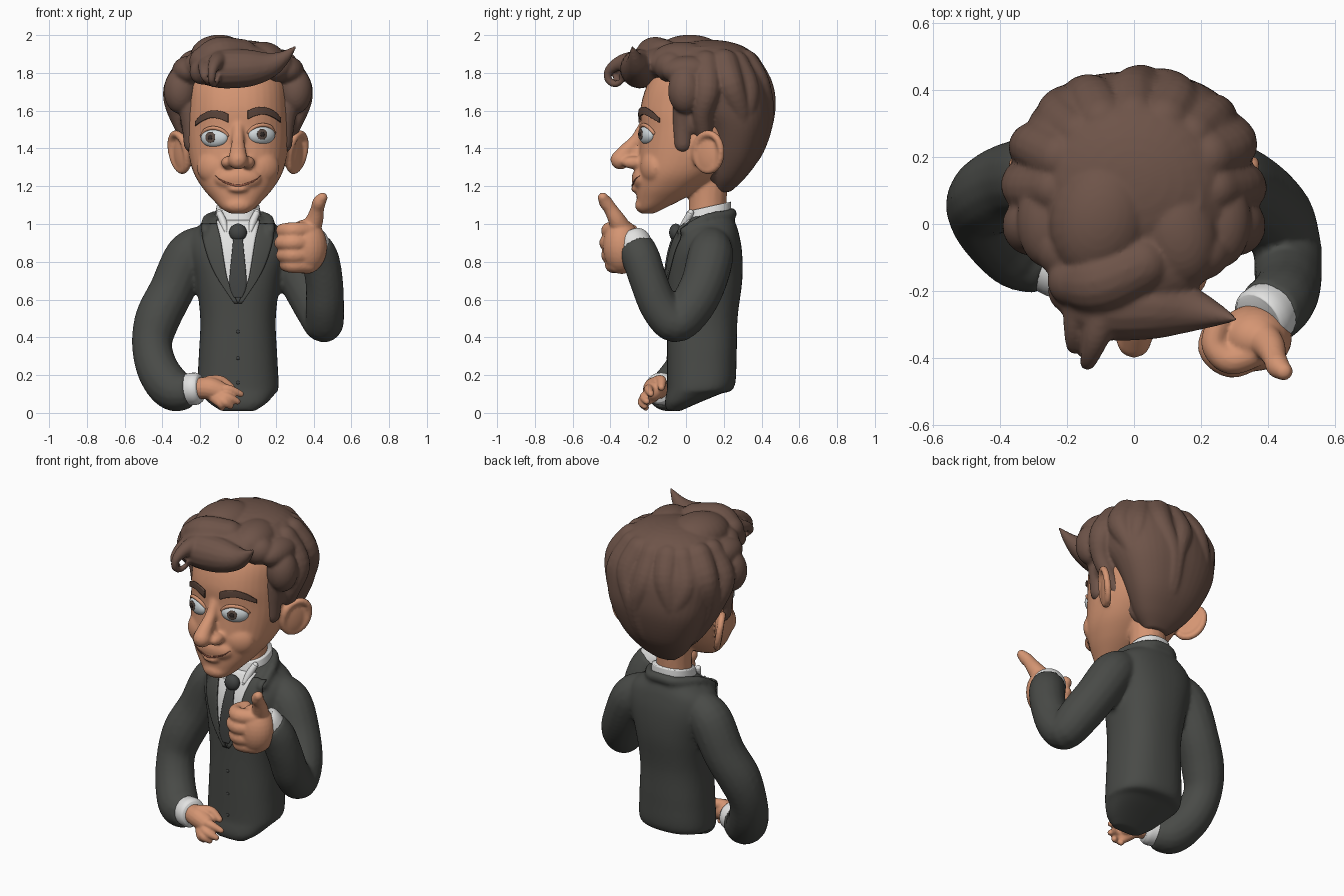
import bpy, bmesh, math
from mathutils import Vector, Matrix
from mathutils.bvhtree import BVHTree

if "Cube" in bpy.data.objects:
    bpy.data.objects.remove(bpy.data.objects["Cube"])


def material(name, *rgb):
    m = bpy.data.materials.new(name)
    m.use_nodes = True
    m.diffuse_color = (*rgb, 1)
    bsdf = m.node_tree.nodes["Principled BSDF"]
    bsdf.inputs["Base Color"].default_value = (*rgb, 1)
    bsdf.inputs["Roughness"].default_value = 0.8
    return m


SUIT = material("charcoal suit", .066, .069, .063)
SKIN = material("warm skin", .66, .3, .17)
HAIR = material("brown hair", .155, .088, .066)
SHIRT = material("white shirt", .76, .76, .75)
EYE = material("eye white", .64, .69, .71)
IRIS = material("brown iris", .11, .075, .06)
PUPIL = material("dark pupil", .03, .022, .02)
TIE = material("dark tie", .055, .058, .056)
BROW = material("dark brow", .11, .062, .045)
LIP = material("mouth line", .3, .1, .06)


def spline(pts, k=5):
    """Catmull-Rom samples through tuples of any length."""
    out = []
    for i in range(len(pts) - 1):
        a, b, c, d = pts[max(i - 1, 0)], pts[i], pts[i + 1], pts[min(i + 2, len(pts) - 1)]
        for j in range(k):
            t = j / k
            out.append(tuple(.5 * (2 * q + (r - p) * t + (2 * p - 5 * q + 4 * r - s) * t * t
                                   + (3 * q - p - 3 * r + s) * t ** 3)
                             for p, q, r, s in zip(a, b, c, d)))
    return out + [tuple(pts[-1])]


def skin_rings(bm, rings):
    n = len(rings[0])
    vs = [[bm.verts.new(p) for p in ring] for ring in rings]
    for a, b in zip(vs, vs[1:]):
        for i in range(n):
            bm.faces.new((a[i], a[(i + 1) % n], b[(i + 1) % n], b[i]))
    bm.faces.new(vs[0][::-1])
    bm.faces.new(vs[-1])


def ball(bm, c, r, turn=0):
    m = Matrix.Translation(c) @ Matrix.Rotation(turn, 4, 'Z') @ Matrix.Diagonal((*r, 1))
    bmesh.ops.create_uvsphere(bm, u_segments=24, v_segments=16, radius=1, matrix=m)


def tube(bm, pts, round_ends=True, n=16):
    """Sweep a circle along (x, y, z, radius) points."""
    path = spline(pts)
    pos = [Vector(p[:3]) for p in path]
    u, rings = None, []
    for i, p in enumerate(pos):
        t = (pos[min(i + 1, len(pos) - 1)] - pos[max(i - 1, 0)]).normalized()
        u = t.orthogonal() if u is None else u - t * u.dot(t)
        u.normalize()
        v = t.cross(u)
        r = max(path[i][3], .004)
        rings.append([p + r * (u * math.cos(a) + v * math.sin(a))
                      for a in (math.tau * j / n for j in range(n))])
    skin_rings(bm, rings)
    if round_ends:
        for p in (pts[0], pts[-1]):
            ball(bm, p[:3], (p[3] * .98,) * 3)


def loft(bm, rows, power=2.3, n=40):
    """Stack rounded sections given as (z, half width, front y, back y)."""
    def arc(f):
        return math.copysign(abs(f) ** (2 / power), f)
    rings = []
    for z, w, f, b in spline(rows):
        rings.append([(w * arc(math.cos(a)), (f + b) / 2 + (b - f) / 2 * arc(math.sin(a)), z)
                      for a in (math.tau * i / n for i in range(n))])
    skin_rings(bm, rings)


def finish(name, bm, mat, voxel=0, smooth=3):
    """Turn a bmesh into a smooth object, fusing its volumes if asked."""
    bmesh.ops.recalc_face_normals(bm, faces=bm.faces)
    me = bpy.data.meshes.new(name)
    bm.to_mesh(me)
    bm.free()
    ob = bpy.data.objects.new(name, me)
    bpy.context.collection.objects.link(ob)
    if voxel:
        mod = ob.modifiers.new("fuse", 'REMESH')
        mod.mode, mod.voxel_size = 'VOXEL', voxel
        mod = ob.modifiers.new("relax", 'SMOOTH')
        mod.factor, mod.iterations = .5, smooth
        dg = bpy.context.evaluated_depsgraph_get()
        me = bpy.data.meshes.new_from_object(ob.evaluated_get(dg))
        ob.modifiers.clear()
        ob.data = me
    me.materials.clear()
    me.materials.append(mat)
    me.polygons.foreach_set("use_smooth", [True] * len(me.polygons))
    me.update()
    return ob


def surface(ob):
    return BVHTree.FromPolygons([v.co for v in ob.data.vertices],
                                [p.vertices[:] for p in ob.data.polygons])


def front_y(tree, x, z):
    hit = tree.ray_cast(Vector((x, -2, z)), Vector((0, 1, 0)))[0]
    return hit.y if hit else 0


def patch(name, mat, spans, tree, lift, m=8):
    """Thin plate hugging the front of a surface; spans are (x0, z0, x1, z1)."""
    bm = bmesh.new()
    rows = []
    for x0, z0, x1, z1 in spline(spans):
        pts = [(x0 + (x1 - x0) * j / m, z0 + (z1 - z0) * j / m) for j in range(m + 1)]
        rows.append([bm.verts.new((x, front_y(tree, x, z) - lift, z)) for x, z in pts])
    for a, b in zip(rows, rows[1:]):
        for j in range(m):
            bm.faces.new((a[j], a[j + 1], b[j + 1], b[j]))
    ob = finish(name, bm, mat)
    mod = ob.modifiers.new("thickness", 'SOLIDIFY')
    mod.thickness, mod.offset = min(lift, .009), 0


SIDES = ((1, "left"), (-1, "right"))

# Jacket: torso, sleeves and rolled collar fused together
bm = bmesh.new()
loft(bm, [(.01, .09, -.1, -.03), (.05, .15, -.112, .06), (.1, .195, -.105, .18),
          (.135, .215, -.1, .255), (.3, .208, -.1, .268), (.5, .2, -.1, .273),
          (.7, .225, -.1, .298), (.85, .262, -.08, .297), (.95, .25, -.045, .28),
          (1.01, .18, -.01, .26), (1.05, .11, .02, .235)], 2.4)
tube(bm, [(-.18, .13, .9, .1), (-.265, .14, .83, .122), (-.35, .13, .65, .12),
          (-.425, .09, .5, .12), (-.455, .05, .36, .107), (-.42, -.01, .22, .112),
          (-.34, -.085, .122, .114), (-.255, -.125, .12, .09)], False)
tube(bm, [(.18, .13, .9, .1), (.265, .13, .83, .122), (.35, .09, .68, .12), (.42, .02, .55, .117),
          (.455, -.06, .475, .104), (.46, -.14, .56, .102), (.457, -.195, .69, .1),
          (.435, -.235, .81, .102), (.4, -.265, .87, .102)], False)
half = [(.175, -.01, .965, .024), (.16, .1, 1.025, .028), (.09, .215, 1.045, .03)]
tube(bm, half + [(0, .24, 1.055, .03)] + [(-x, y, z, r) for x, y, z, r in half[::-1]])
suit = finish("jacket", bm, SUIT, .013, 4)
chest = surface(suit)

# Shirt front, lapels, tie and buttons
patch("shirt_front", SHIRT, [(-w, z, w, z) for z, w in
                             ((1.02, .115), (.9, .09), (.8, .074), (.68, .054))], chest, .005, 14)
for s, side in SIDES:
    patch(side + "_lapel", SUIT, [(s * a, z, s * b, z) for z, a, b in
                                  ((1.0, .112, .19), (.92, .092, .185), (.8, .073, .15),
                                   (.7, .053, .1), (.58, .0, .02))], chest, .013)
patch("tie", TIE, [(-w, z, w, z) for z, w in
                   ((.95, .022), (.85, .032), (.72, .044), (.66, .042), (.61, .02))], chest, .015)
bm = bmesh.new()
ball(bm, (0, front_y(chest, 0, .955) - .012, .955), (.047, .035, .047))
finish("tie_knot", bm, TIE)
bm = bmesh.new()
for z in (.16, .29, .43):
    ball(bm, (0, front_y(chest, 0, z), z), (.009, .005, .009))
finish("buttons", bm, TIE)

# Shirt collar, leaning down towards the front, with two short points
bm = bmesh.new()
loft(bm, [(.98, .125, -.02, .235), (1.04, .122, -.01, .24), (1.09, .114, .005, .237)])
for v in bm.verts:
    v.co.z += .22 * (v.co.y - .11)
for s, side in SIDES:
    tube(bm, [(s * .1, .025, 1.06, .017), (s * .078, -.002, 1.01, .02),
              (s * .065, -.035, .96, .012)])
finish("shirt_collar", bm, SHIRT)

# Shirt cuffs
for side, path in (("right", [(-.28, -.11, .122, .082), (-.225, -.136, .128, .086),
                              (-.2, -.146, .13, .074)]),
                   ("left", [(.42, -.25, .84, .09), (.385, -.278, .895, .096),
                             (.372, -.288, .91, .086)])):
    bm = bmesh.new()
    tube(bm, path, False, 24)
    finish(side + "_cuff", bm, SHIRT)

# Right hand resting, fingers fanned
bm = bmesh.new()
tube(bm, [(-.21, -.14, .13, .056), (-.15, -.165, .13, .06), (-.1, -.175, .115, .054)])
for x, y, z in ((.015, -.185, .1), (-.002, -.207, .06), (-.04, -.218, .036), (-.085, -.212, .028)):
    tube(bm, [(-.13, -.175, .075 + z * .4, .032), (x * .4 - .06, y - .013, z + .025, .026),
              (x, y, z, .017)])
tube(bm, [(-.15, -.15, .165, .034), (-.09, -.13, .17, .027), (-.035, -.13, .135, .019)])
finish("right_hand", bm, SKIN, .007, 2)

# Left hand, fist with thumb up
bm = bmesh.new()
ball(bm, (.36, -.34, .88), (.112, .1, .145))
for z, d in ((.965, 0), (.9, -.01), (.835, 0), (.785, .02)):
    tube(bm, [(.375, -.375 + d * .5, z, .045), (.29, -.405 + d, z, .045),
              (.238 + d, -.36 + d, z, .038), (.255, -.29, z, .036)])
tube(bm, [(.37, -.33, .95, .06), (.405, -.365, 1.02, .047), (.42, -.4, 1.08, .036),
          (.43, -.425, 1.115, .036), (.447, -.44, 1.14, .028)])
finish("left_hand", bm, SKIN, .008, 4)

# Head: skull, neck, nose, muzzle and ears fused together
bm = bmesh.new()
loft(bm, [(1.055, .04, -.24, -.17), (1.08, .085, -.255, -.12), (1.13, .135, -.26, -.02),
          (1.19, .187, -.262, .08), (1.27, .235, -.26, .19), (1.38, .264, -.25, .3),
          (1.5, .275, -.24, .35), (1.62, .27, -.24, .36), (1.75, .255, -.2, .36),
          (1.87, .18, -.12, .28)], 2.25)
tube(bm, [(0, .11, 1.0, .1), (0, .115, 1.12, .1), (0, .12, 1.3, .11)])
tube(bm, [(0, -.215, 1.53, .032), (0, -.26, 1.45, .033), (0, -.32, 1.38, .044),
          (0, -.348, 1.34, .053)])
ball(bm, (0, -.27, 1.37), (.04, .06, .06))
ball(bm, (0, -.235, 1.24), (.125, .053, .065))
ball(bm, (0, -.262, 1.185), (.055, .03, .02))
ball(bm, (0, -.235, 1.1), (.07, .035, .04))
for s, side in SIDES:
    ball(bm, (s * .054, -.28, 1.325), (.036, .06, .034))
    ball(bm, (s * .14, -.186, 1.3), (.085, .048, .08), s * .45)
    ball(bm, (s * .3, .11, 1.38), (.022, .075, .1), -s * .5)
    rim = [(s * (.312 + .04 * math.cos(a) + .018 * math.sin(a)), .118 + .068 * math.cos(a),
            1.38 + .098 * math.sin(a), .02) for a in (math.tau * i / 12 for i in range(13))]
    tube(bm, rim)
head = finish("head", bm, SKIN, .0095, 7)
face = surface(head)

# Eyes, upper lids and brows; the gaze drifts to one side
for s, side in SIDES:
    turn = s * .4
    z = 1.464 + s * .008
    spot = Vector((s * .124, front_y(face, s * .124, z) + .012, z))
    place = Matrix.Translation(spot) @ Matrix.Rotation(turn, 4, 'Z')
    bm = bmesh.new()
    ball(bm, spot, (.077, .036, .051), turn)
    finish(side + "_eye", bm, EYE)
    for part, mat, r, d in (("_iris", IRIS, .029, -.034), ("_pupil", PUPIL, .013, -.038)):
        bm = bmesh.new()
        ball(bm, place @ Vector((-.01, d, .003)), (r, .005, r), turn)
        finish(side + part, bm, mat)
    bm = bmesh.new()
    lid = [(-.076, .006, .01), (-.045, -.014, .042), (0, -.02, .052),
           (.045, -.014, .042), (.076, .006, .01)]
    tube(bm, [(*(place @ Vector(p)), .01) for p in lid])
    finish(side + "_upper_lid", bm, SKIN)
    lift = 0 if s > 0 else -.018
    patch(side + "_brow", BROW, [(s * x, a + lift, s * x, b + lift) for x, a, b in
                                 ((.052, 1.555, 1.6), (.09, 1.572, 1.615), (.14, 1.58, 1.618),
                                  (.19, 1.562, 1.597), (.225, 1.538, 1.56))], face, .01)

# Smile
patch("mouth", LIP, [(x, 1.203 + 3.6 * x * x - t, x, 1.203 + 3.6 * x * x + t) for x, t in
                     ((-.12, .001), (-.08, .004), (0, .005), (.08, .004), (.12, .001))],
      face, .003, 2)

# Hair: cap, crown, broad swept locks, side volume and front quiff fused together
bm = bmesh.new()
loft(bm, [(1.17, .07, .15, .235), (1.24, .15, .13, .31), (1.35, .225, .12, .39),
          (1.5, .295, .08, .443), (1.62, .33, -.02, .455), (1.75, .34, -.09, .435),
          (1.86, .3, -.12, .365), (1.94, .2, -.08, .26)])
ball(bm, (0, .13, 1.865), (.27, .24, .11))
for i, deg in enumerate((-4, 24, 45, 68, 90, 113, 133, 157, 184)):
    a = math.radians(deg)
    c, s = math.cos(a), math.sin(a)
    e = math.radians(deg + (9 if i % 2 else -7))
    tube(bm, [(.24 * c, .12 + .2 * s, 1.845, .075 + .008 * (i % 2)),
              (.325 * c, .13 + .265 * s, 1.71 + .02 * (i % 2), .073),
              (.31 * math.cos(e), .14 + .28 * math.sin(e), 1.56, .05),
              (.2 * math.cos(e), .16 + .2 * math.sin(e), 1.36, .037), (.06 * c, .16 + .06 * s, 1.21, .02)])
for s, side in SIDES:
    tube(bm, [(s * .238, -.016, 1.425, .05), (s * .243, -.015, 1.52, .055),
              (s * .255, -.01, 1.62, .062)])
    ball(bm, (s * .262, .06, 1.56), (.045, .1, .09))
    ball(bm, (s * .305, -.005, 1.705), (.088, .09, .122))
    ball(bm, (s * .26, .01, 1.81), (.09, .14, .08))
    ball(bm, (s * .19, -.08, 1.835), (.1, .09, .085))
ball(bm, (0, -.1, 1.85), (.24, .15, .1))
ball(bm, (-.1, .02, 1.89), (.15, .19, .112), -.25)
ball(bm, (.13, -.02, 1.865), (.12, .17, .1), .2)
tube(bm, [(-.19, -.2, 1.805, .068), (-.1, -.24, 1.82, .102), (.05, -.245, 1.825, .1),
          (.16, -.255, 1.84, .072), (.24, -.27, 1.88, .038), (.305, -.285, 1.94, .006)])
tube(bm, [(-.18, -.17, 1.86, .08), (-.1, -.17, 1.89, .1), (.02, -.12, 1.89, .09)])

# Forelock: two curled strands
tube(bm, [(-.09, -.25, 1.86, .065), (-.115, -.34, 1.855, .042), (-.135, -.405, 1.815, .026),
          (-.14, -.412, 1.765, .02), (-.13, -.375, 1.74, .018), (-.11, -.34, 1.76, .014),
          (-.1, -.35, 1.79, .009)])
tube(bm, [(-.16, -.24, 1.84, .055), (-.18, -.325, 1.82, .03), (-.178, -.37, 1.78, .02),
          (-.16, -.345, 1.745, .012)])
finish("hair", bm, HAIR, .0095, 3)
